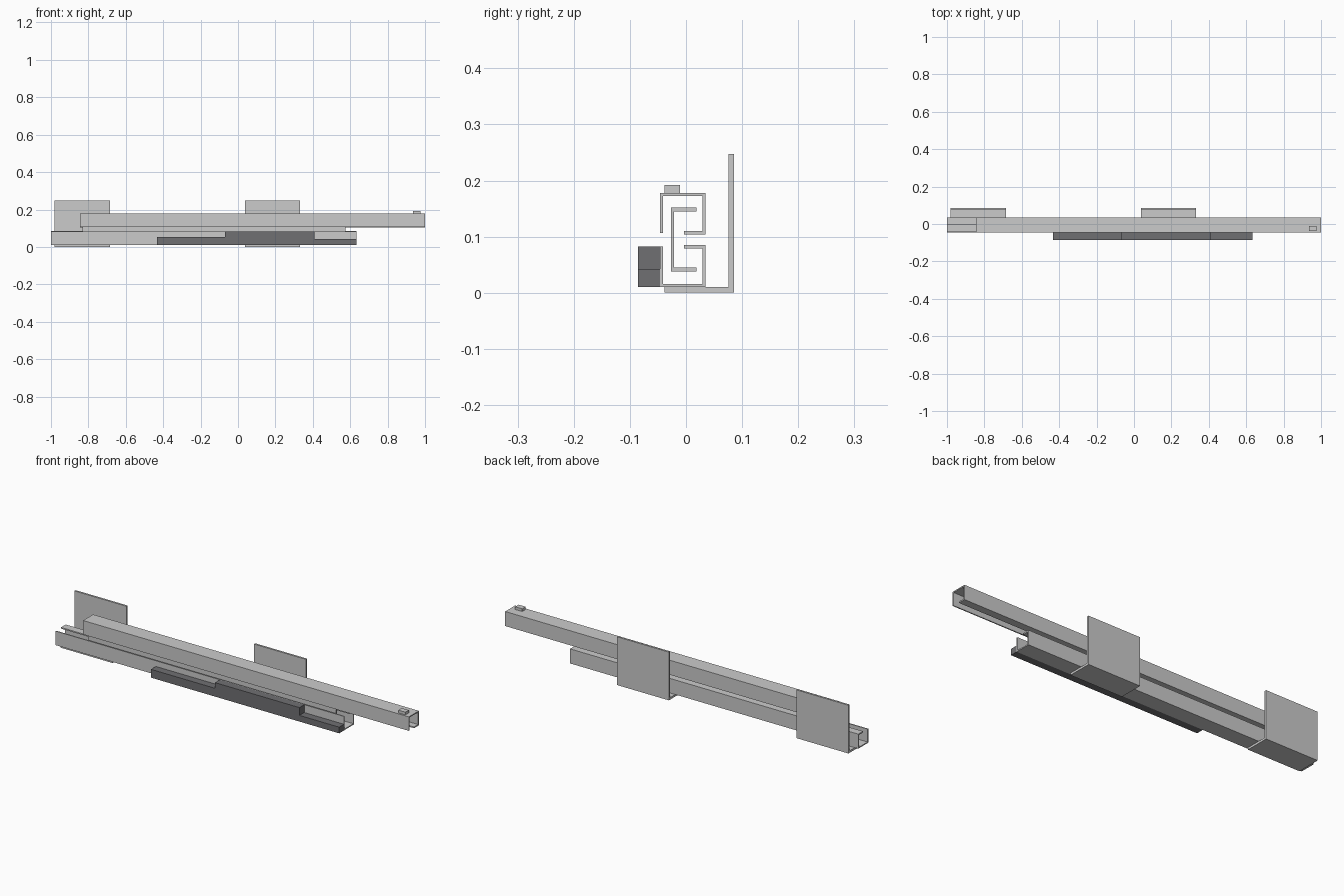
import bpy, bmesh
from mathutils import Vector

if "Cube" in bpy.data.objects:
    bpy.data.objects.remove(bpy.data.objects["Cube"])


def prism(name, points, start, end, axis="x"):
    """Extrude a closed profile: (y, z) along x, or (x, z) along y."""
    def place(p, d):
        return (d, p[0], p[1]) if axis == "x" else (p[0], d, p[1])
    bm = bmesh.new()
    face = bm.faces.new([bm.verts.new(place(p, start)) for p in points])
    ext = bmesh.ops.extrude_face_region(bm, geom=[face])
    moved = [v for v in ext["geom"] if isinstance(v, bmesh.types.BMVert)]
    bmesh.ops.translate(bm, verts=moved,
                        vec=Vector(place((0, 0), end - start)))
    bmesh.ops.recalc_face_normals(bm, faces=bm.faces)
    mesh = bpy.data.meshes.new(name)
    bm.to_mesh(mesh)
    bm.free()
    obj = bpy.data.objects.new(name, mesh)
    bpy.context.collection.objects.link(obj)
    return obj


# Lower fixed rail: open channel with an inward lip on the back wall
T = 0.0055
L, R, LIP = -0.0465, 0.0345, -0.004
lower = [(L, 0.0105), (R, 0.0105), (R, 0.085), (LIP, 0.085),
         (LIP, 0.085 - 0.0065), (R - T, 0.085 - 0.0065), (R - T, 0.016),
         (L + T, 0.016), (L + T, 0.082), (L, 0.082)]
prism("lower_rail", lower, -1.0, 0.633)

# Upper sliding rail: the same section turned upside down
upper = [(L, 0.178), (R, 0.178), (R, 0.1035), (LIP, 0.1035),
         (LIP, 0.110), (R - T, 0.110), (R - T, 0.1725),
         (L + T, 0.1725), (L + T, 0.1065), (L, 0.1065)]
prism("upper_rail", upper, -0.845, 1.0)

# Connecting slide: C section linking both rails
slide = [(-0.027, 0.038), (0.0185, 0.038), (0.0185, 0.045), (-0.0215, 0.045),
         (-0.0215, 0.145), (0.0185, 0.145), (0.0185, 0.152), (-0.027, 0.152)]
prism("connecting_slide", slide, -0.832, 0.575)

# Two L-shaped mounting brackets
bracket = [(-0.038, 0), (0.0855, 0), (0.0855, 0.247), (0.0755, 0.247),
           (0.0755, 0.0105), (-0.038, 0.0105)]
for side, x in (("left", -0.98), ("right", 0.037)):
    prism(side + "_mounting_bracket", bracket, x, x + 0.295)

# Small stop on top of the upper rail
stop = [(-0.038, 0.178), (-0.0105, 0.178), (-0.0105, 0.192), (-0.038, 0.192)]
prism("end_stop", stop, 0.935, 0.975)

# Dark stepped drive housing on the front of the lower rail
housing = [(-0.433, 0.0105), (0.633, 0.0105), (0.633, 0.042), (0.408, 0.042),
           (0.408, 0.082), (-0.07, 0.082), (-0.07, 0.053), (-0.433, 0.053)]
dark = bpy.data.materials.new("dark_grey")
dark.diffuse_color = (0.16, 0.16, 0.17, 1)
dark.use_nodes = True
dark.node_tree.nodes["Principled BSDF"].inputs["Base Color"].default_value = dark.diffuse_color
prism("drive_housing", housing, -0.0855, L, axis="y").data.materials.append(dark)
